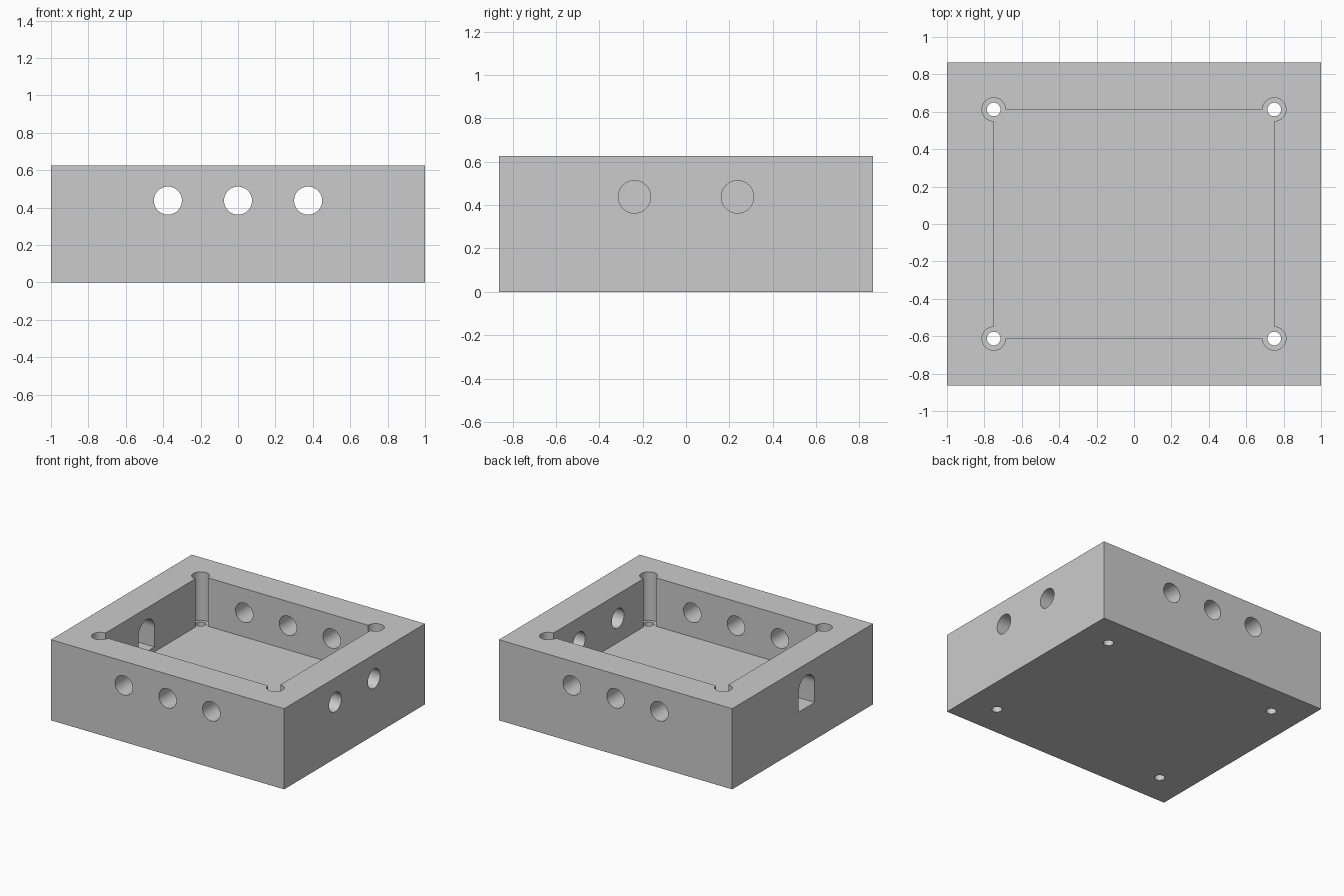
import bpy, bmesh
from math import cos, sin, pi, radians
from mathutils import Vector

if "Cube" in bpy.data.objects:
    bpy.data.objects.remove(bpy.data.objects["Cube"])


def prism(name, profile, to_3d, lo, hi):
    """Extrude a 2D profile from lo to hi; to_3d maps (u, v, depth) to space."""
    bm = bmesh.new()
    a = [bm.verts.new(to_3d(u, v, lo)) for u, v in profile]
    b = [bm.verts.new(to_3d(u, v, hi)) for u, v in profile]
    n = len(profile)
    bm.faces.new(a[::-1])
    bm.faces.new(b)
    for i in range(n):
        bm.faces.new((a[i], a[(i + 1) % n], b[(i + 1) % n], b[i]))
    bmesh.ops.recalc_face_normals(bm, faces=bm.faces)
    mesh = bpy.data.meshes.new(name)
    bm.to_mesh(mesh)
    bm.free()
    ob = bpy.data.objects.new(name, mesh)
    bpy.context.collection.objects.link(ob)
    return ob


def arc(cx, cy, r, start, sweep, steps):
    return [(cx + r * cos(start + sweep * i / steps),
             cy + r * sin(start + sweep * i / steps)) for i in range(steps + 1)]


def circle(cx, cy, r):
    return arc(cx, cy, r, 0, 2 * pi, 48)[:-1]


def along_z(u, v, d): return Vector((u, v, d))
def along_y(u, v, d): return Vector((u, d, v))
def along_x(u, v, d): return Vector((d, u, v))


W, D, H = 1.0, 0.8625, 0.625        # outer half width, half depth, height
PW, PD, FLOOR = 0.75, 0.6125, 0.25  # pocket half sizes and floor height
HOLE_Z, HOLE_R = 0.4375, 0.075
CORNERS = [(1, 1), (-1, 1), (-1, -1), (1, -1)]

box = prism("box", [(x * W, y * D) for x, y in CORNERS], along_z, 0, H)
cutters = []

# Pocket with a round relief bore at each corner
outline = []
for k, (sx, sy) in enumerate(CORNERS):
    outline += arc(sx * PW, sy * PD, 0.0625, (k - 1) * pi / 2, 1.5 * pi, 36)
cutters.append(prism("pocket_cutter", outline, along_z, FLOOR, H + 0.1))

# Screw holes through the floor
for sx, sy in CORNERS:
    cutters.append(prism("screw_hole_cutter", circle(sx * PW, sy * PD, 0.0365),
                         along_z, -0.1, FLOOR + 0.1))

# Three holes through front and back walls
for x in (-0.375, 0, 0.375):
    cutters.append(prism("long_wall_hole_cutter", circle(x, HOLE_Z, HOLE_R),
                         along_y, -D - 0.1, D + 0.1))

# Two holes in the right wall
for y in (-0.2375, 0.2375):
    cutters.append(prism("right_wall_hole_cutter", circle(y, HOLE_Z, HOLE_R),
                         along_x, PW - 0.1, W + 0.1))

# Arched opening in the left wall
arch = arc(-0.05, HOLE_Z, 0.0985, 0, pi, 24) + [(-0.1485, 0.2875), (0.0485, 0.2875)]
cutters.append(prism("arch_cutter", arch, along_x, -W - 0.1, -PW + 0.1))

# Cut everything and remove the cutters
bpy.context.view_layer.objects.active = box
box.select_set(True)
for c in cutters:
    c.hide_render = True
    m = box.modifiers.new("cut", 'BOOLEAN')
    m.operation, m.solver, m.object = 'DIFFERENCE', 'EXACT', c
    bpy.ops.object.modifier_apply(modifier=m.name)
for c in cutters:
    bpy.data.objects.remove(c)

bpy.ops.object.shade_smooth_by_angle(angle=radians(30))
